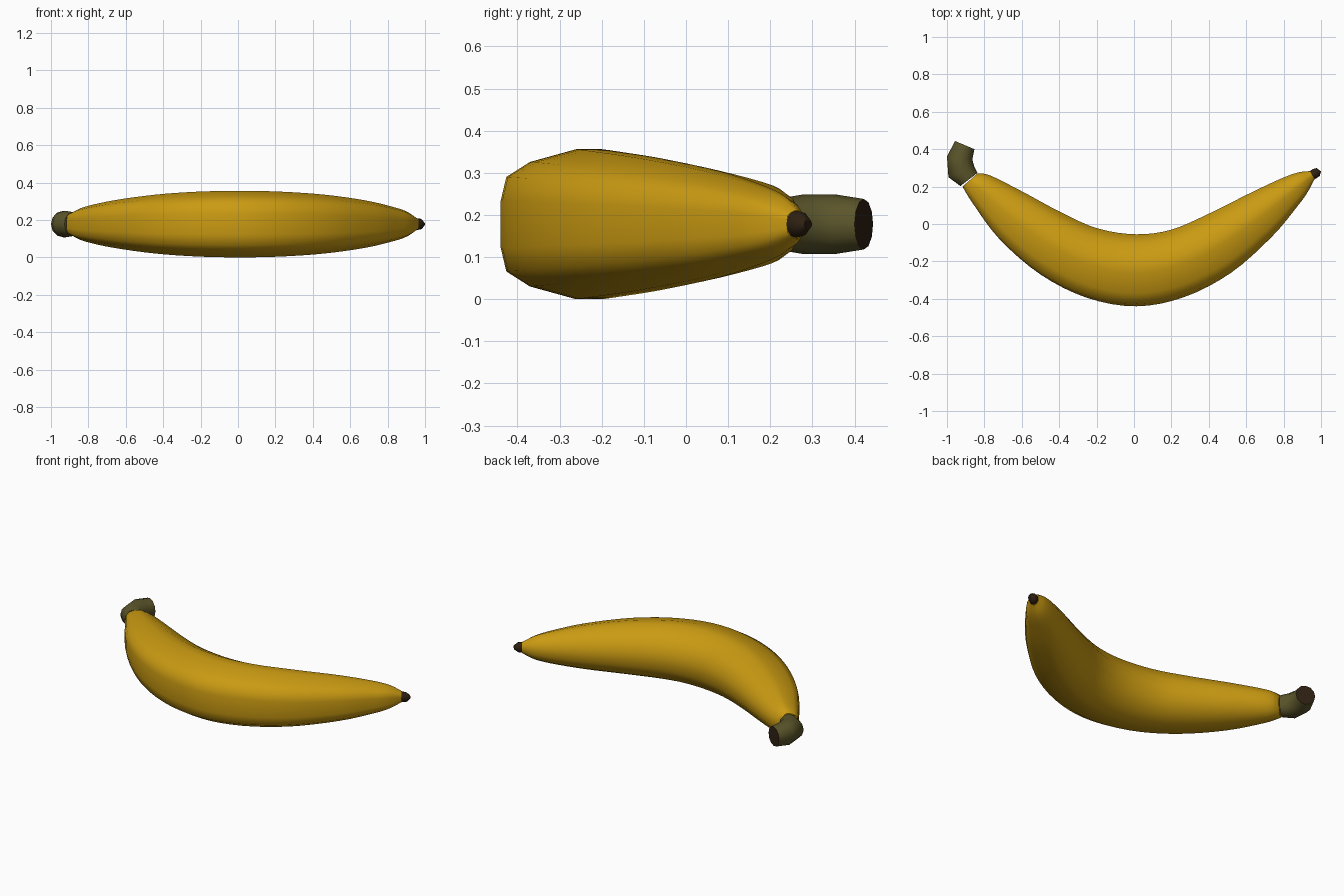
import bpy, bmesh
from mathutils import Vector

if "Cube" in bpy.data.objects:
    bpy.data.objects.remove(bpy.data.objects["Cube"])

ZC = 0.178  # height of the centre line


def material(name, rgb):
    m = bpy.data.materials.new(name)
    m.diffuse_color = (*rgb, 1)
    m.use_nodes = True
    m.node_tree.nodes["Principled BSDF"].inputs["Base Color"].default_value = m.diffuse_color
    return m


yellow = material("banana yellow", (0.59, 0.325, 0.006))
green = material("stem olive", (0.105, 0.092, 0.024))
dark = material("dark brown", (0.028, 0.015, 0.006))

# Half cross-section (u: +1 outer bend, -1 inner bend; v: height), mirrored below
half = [(1.0, 0.31), (0.93, 0.63), (0.64, 0.83), (0.07, 1.0),
        (-0.25, 1.0), (-0.72, 0.74), (-1.0, 0.28)]
body_ring = half + [(u, -v) for u, v in reversed(half)]
round_half = [(1, 0), (0.87, 0.5), (0.5, 0.87), (0, 1), (-0.5, 0.87), (-0.87, 0.5)]
round_ring = round_half + [(-u, -v) for u, v in round_half]


def smooth_path(secs, n):
    """Catmull-Rom interpolation between sections."""
    s = [Vector(a) for a in secs]
    s = [2 * s[0] - s[1]] + s + [2 * s[-1] - s[-2]]
    out = []
    for i in range(1, len(s) - 2):
        a, b, c, d = s[i - 1:i + 3]
        for k in range(n):
            t = k / n
            out.append(0.5 * (2 * b + (c - a) * t + (2 * a - 5 * b + 4 * c - d) * t * t
                              + (3 * b - a - 3 * c + d) * t ** 3))
    return out + [s[-2]]


def loft(name, secs, ring, mats, end_mat=0, angle=0.9):
    """Skin sections (outer x, outer y, inner x, inner y, half height)."""
    bm = bmesh.new()
    rings = []
    for ox, oy, ix, iy, h in secs:
        o, i = Vector((ox, oy, ZC)), Vector((ix, iy, ZC))
        mid, side = (o + i) / 2, (o - i) / 2
        rings.append([bm.verts.new(mid + side * u + Vector((0, 0, h * v))) for u, v in ring])
    n = len(ring)
    for a, b in zip(rings, rings[1:]):
        for k in range(n):
            bm.faces.new((a[k], a[(k + 1) % n], b[(k + 1) % n], b[k]))
    bm.faces.new(rings[0])
    bm.faces.new(rings[-1]).material_index = end_mat
    bmesh.ops.recalc_face_normals(bm, faces=bm.faces)
    me = bpy.data.meshes.new(name)
    bm.to_mesh(me)
    bm.free()
    for m in mats:
        me.materials.append(m)
    ob = bpy.data.objects.new(name, me)
    bpy.context.collection.objects.link(ob)
    bpy.ops.object.select_all(action='DESELECT')
    ob.select_set(True)
    bpy.context.view_layer.objects.active = ob
    bpy.ops.object.shade_smooth_by_angle(angle=angle)
    return ob


# Curved fruit
body = [(-0.917, 0.20, -0.837, 0.27, 0.065), (-0.865, 0.115, -0.77, 0.26, 0.092),
        (-0.72, -0.08, -0.60, 0.175, 0.127), (-0.50, -0.27, -0.38, 0.057, 0.157),
        (-0.25, -0.395, -0.19, -0.025, 0.173), (0.013, -0.44, 0.013, -0.055, 0.178),
        (0.27, -0.39, 0.20, -0.03, 0.173), (0.52, -0.26, 0.40, 0.055, 0.157),
        (0.74, -0.065, 0.61, 0.16, 0.127), (0.87, 0.09, 0.78, 0.24, 0.092),
        (0.925, 0.165, 0.875, 0.275, 0.067), (0.965, 0.24, 0.94, 0.283, 0.033)]
loft("banana_body", smooth_path(body, 4), body_ring, [yellow])

# Bent stem with a dark cut end
stem = [(-0.928, 0.203, -0.837, 0.273, 0.064), (-0.992, 0.25, -0.855, 0.31, 0.071),
        (-1.0, 0.36, -0.864, 0.345, 0.071), (-0.957, 0.444, -0.853, 0.40, 0.060)]
loft("stem", stem, round_ring, [green, dark], end_mat=1)

# Dark blossom tip
tip = [(0.965, 0.238, 0.938, 0.281, 0.032), (0.993, 0.257, 0.955, 0.293, 0.029),
       (1.0, 0.281, 0.976, 0.299, 0.012)]
loft("blossom_tip", tip, round_ring, [dark])
